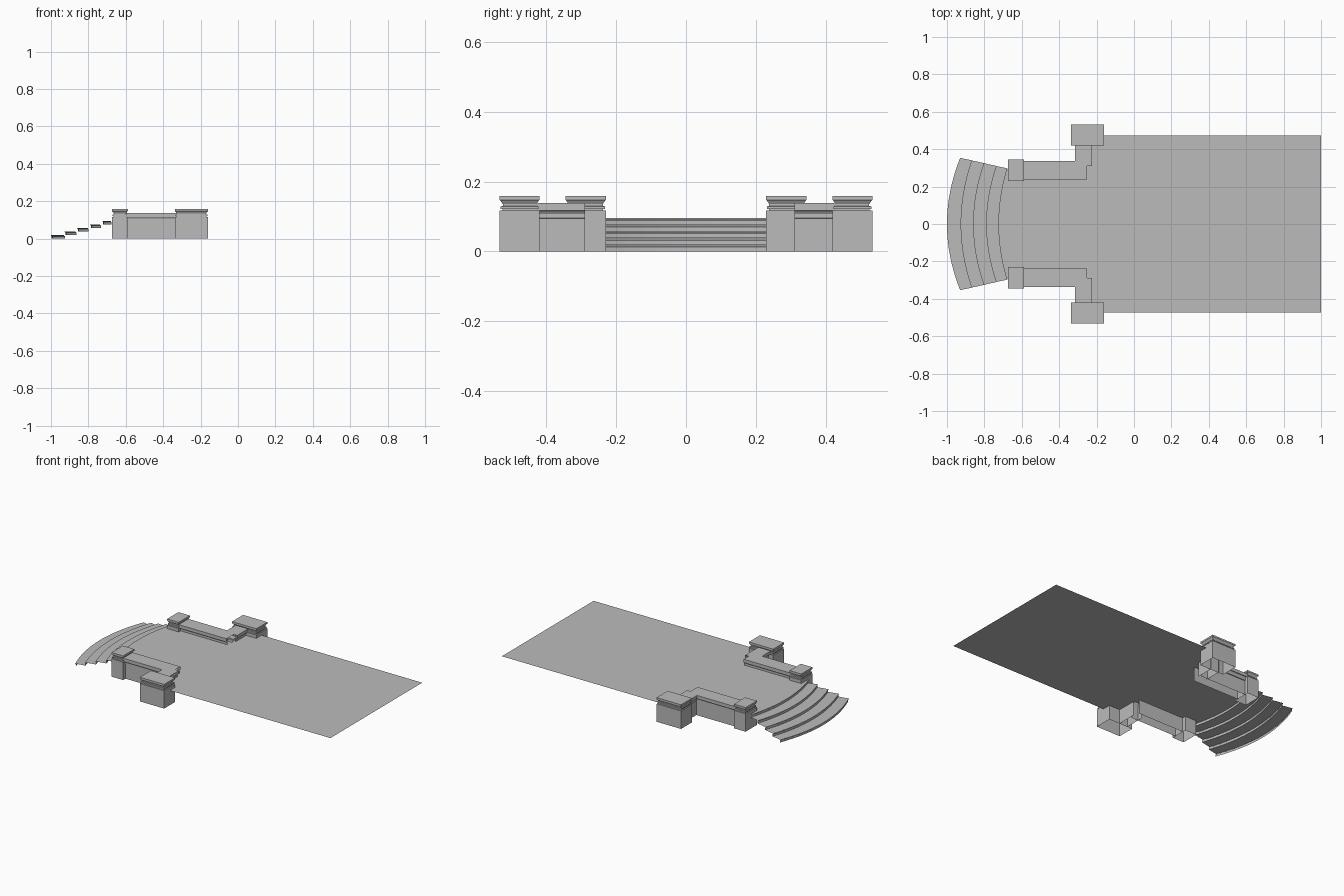
import bpy
from mathutils import Vector

cube = bpy.data.objects.get("Cube")
if cube:
    bpy.data.objects.remove(cube, do_unlink=True)

stone = bpy.data.materials.new("grey_stone")
stone.use_nodes = True
GREY = (0.5, 0.5, 0.5, 1)
stone.diffuse_color = GREY
stone.node_tree.nodes["Principled BSDF"].inputs["Base Color"].default_value = GREY


def add_mesh(name, verts, faces):
    mesh = bpy.data.meshes.new(name)
    mesh.from_pydata(verts, [], faces)
    mesh.materials.append(stone)
    obj = bpy.data.objects.new(name, mesh)
    bpy.context.collection.objects.link(obj)
    return obj


def grid_faces(rows, cols):
    """Quads joining consecutive rows of points."""
    return [(r * cols + k, (r + 1) * cols + k, (r + 1) * cols + k + 1, r * cols + k + 1)
            for r in range(rows - 1) for k in range(cols - 1)]


# Moulding profiles: (inset from the outer edge, height)
POST_PROFILE = [(0, 0), (0, 0.117), (0.008, 0.117), (0.008, 0.121), (0.003, 0.122),
                (0.003, 0.129), (0.009, 0.130), (0.009, 0.135), (0.002, 0.146),
                (0, 0.147), (0, 0.158)]
WALL_PROFILE = [(0.015, 0), (0.015, 0.094), (0.010, 0.095), (0.010, 0.107),
                (0.004, 0.116), (0, 0.117), (0, 0.138)]


def post(name, x, y, half_x, half_y):
    """Rectangular pillar with a moulded cap, open underneath."""
    verts, faces = [], []
    for inset, z in POST_PROFILE:
        hx, hy = half_x - inset, half_y - inset
        verts += [(x + sx * hx, y + sy * hy, z)
                  for sx, sy in ((-1, -1), (1, -1), (1, 1), (-1, 1))]
    for r in range(len(POST_PROFILE) - 1):
        for j in range(4):
            a, b = r * 4 + j, r * 4 + (j + 1) % 4
            faces.append((a, b, b + 4, a + 4))
    top = len(verts) - 4
    faces.append(tuple(range(top, top + 4)))
    add_mesh(name, verts, faces)


def wall(name, start, end, half):
    """Low hollow wall with a coping, swept along a line with open ends."""
    start, end = Vector((*start, 0)), Vector((*end, 0))
    side = (end - start).normalized().cross(Vector((0, 0, 1)))
    section = [(half - i, z) for i, z in WALL_PROFILE]
    section += [(-s, z) for s, z in reversed(section)]
    verts = [p + side * s + Vector((0, 0, z)) for p in (start, end) for s, z in section]
    add_mesh(name, verts, grid_faces(2, len(section)))


# Posts and low walls on both sides
for label, s, inner in (("left", 1, 0.31), ("right", -1, 0.289)):
    post("large_post_" + label, -0.249, s * 0.476, 0.088, 0.057)
    post("small_post_" + label, -0.631, s * 0.287, 0.042, 0.058)
    wall("long_wall_" + label, (-0.595, s * 0.287), (-0.25, s * 0.287), 0.049)
    wall("short_wall_" + label, (-0.27, s * inner), (-0.27, s * 0.425), 0.045)

# Terrace floor
FLOOR_Z = 0.095
half_outline = [(-0.675, -0.29), (-0.25, -0.29), (-0.25, -0.474), (1, -0.474)]
outline = half_outline + [(x, -y) for x, y in reversed(half_outline)]
add_mesh("terrace_floor", [(x, y, FLOOR_Z) for x, y in outline], [tuple(range(len(outline)))])

# Curved steps: front x, tip x and half width of each
STEPS = [(-1, -0.93, 0.353), (-0.927, -0.868, 0.34), (-0.86, -0.803, 0.325),
         (-0.79, -0.737, 0.31), (-0.725, -0.68, 0.297)]
SEGMENTS = 16
RISE = FLOOR_Z / len(STEPS)


def arc_row(front, tip, width, z):
    """Shallow arc of points from right to left."""
    params = [2 * k / SEGMENTS - 1 for k in range(SEGMENTS + 1)]
    return [(front + (tip - front) * t * t, width * t, z) for t in params]


verts = []
for i, (front, tip, width) in enumerate(STEPS):
    z = i * RISE
    # Riser with a small nosing under the tread edge
    for back, height in ((0.004, z), (0.004, z + RISE - 0.006), (0, z + RISE - 0.003), (0, z + RISE)):
        verts += arc_row(front + back, tip + back, width, height)
verts += arc_row(-0.675, -0.675, 0.295, FLOOR_Z)
add_mesh("curved_steps", verts, grid_faces(len(verts) // (SEGMENTS + 1), SEGMENTS + 1))
